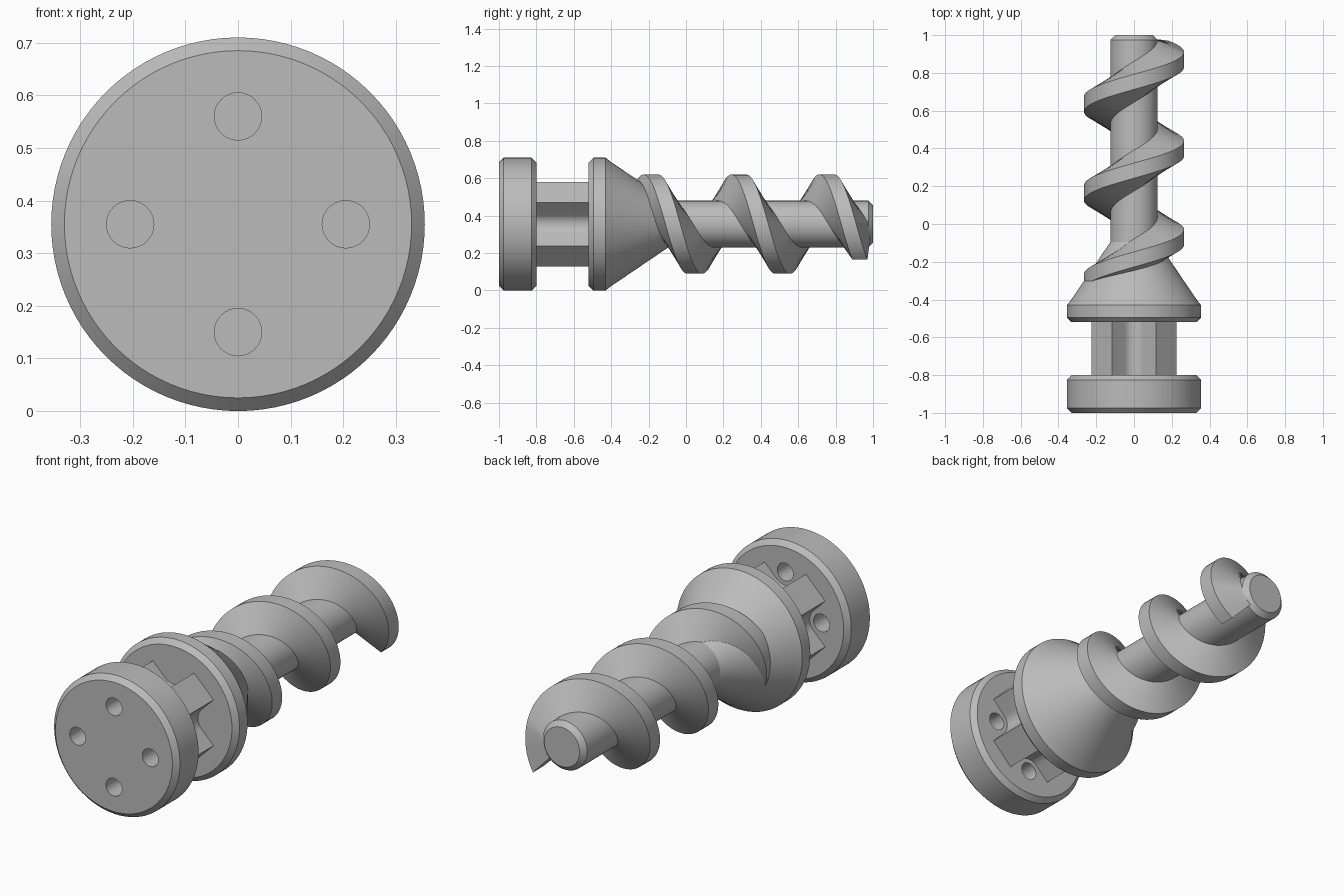
import bpy, bmesh, math
from mathutils import Vector, Matrix

if "Cube" in bpy.data.objects:
    bpy.data.objects.remove(bpy.data.objects["Cube"], do_unlink=True)

R = 0.355            # flange radius, also the height of the axis
C = 0.025            # chamfer size
SHAFT = 0.125
PITCH = 0.47

steel = bpy.data.materials.new("grey_steel")
steel.use_nodes = True
grey = (0.5, 0.5, 0.5, 1)
steel.diffuse_color = grey
steel.node_tree.nodes["Principled BSDF"].inputs["Base Color"].default_value = grey


def make(name, bm):
    """Turn a bmesh around the y axis into an object lying at axis height."""
    bmesh.ops.remove_doubles(bm, verts=bm.verts, dist=1e-5)
    bmesh.ops.recalc_face_normals(bm, faces=bm.faces)
    mesh = bpy.data.meshes.new(name)
    bm.to_mesh(mesh)
    bm.free()
    mesh.materials.append(steel)
    obj = bpy.data.objects.new(name, mesh)
    obj.location.z = R
    bpy.context.collection.objects.link(obj)
    return obj


def smooth(obj):
    bpy.ops.object.select_all(action='DESELECT')
    obj.select_set(True)
    bpy.context.view_layer.objects.active = obj
    bpy.ops.object.shade_smooth_by_angle(angle=math.radians(25))


def lathe(name, profile, steps=96):
    """Spin (radius, y) points around the y axis."""
    bm = bmesh.new()
    verts = [bm.verts.new((r, y, 0)) for r, y in profile]
    edges = [bm.edges.new(pair) for pair in zip(verts, verts[1:])]
    bmesh.ops.spin(bm, geom=verts + edges, cent=(0, 0, 0), axis=(0, 1, 0),
                   angle=math.tau, steps=steps, use_merge=True)
    return make(name, bm)


# Front flange with four through holes
flange = lathe("front_flange", [(0, -1), (R - C, -1), (R, -1 + C),
                                (R, -0.8 - C), (R - C, -0.8), (0, -0.8)])
bm = bmesh.new()
for i in range(4):
    a = i * math.pi / 2
    spot = Matrix.Translation((0.205 * math.cos(a), -0.9, 0.205 * math.sin(a)))
    bmesh.ops.create_cone(bm, cap_ends=True, segments=32, radius1=0.045,
                          radius2=0.045, depth=0.4,
                          matrix=spot @ Matrix.Rotation(math.pi / 2, 4, 'X'))
cutter = make("hole_cutter", bm)
cutter.hide_render = True
cut = flange.modifiers.new("holes", 'BOOLEAN')
cut.object = cutter
cut.operation = 'DIFFERENCE'
cut.solver = 'EXACT'
bpy.context.view_layer.objects.active = flange
bpy.ops.object.modifier_apply(modifier=cut.name)
bpy.data.objects.remove(cutter, do_unlink=True)
smooth(flange)

# Cross-shaped neck: diagonal arms joined by round fillets
half, reach, fillet = 0.077, 0.242, 0.07
quarter = [Vector((reach, -half)), Vector((reach, half))]
centre = Vector((half + fillet, half + fillet))
for k in range(13):
    a = math.radians(270 - 7.5 * k)
    quarter.append(centre + fillet * Vector((math.cos(a), math.sin(a))))
bm = bmesh.new()
outline = []
for i in range(4):
    turn = Matrix.Rotation(math.pi / 4 + i * math.pi / 2, 2)
    for p in quarter:
        q = turn @ p
        outline.append(bm.verts.new((q.x, -0.81, q.y)))
face = bm.faces.new(outline)
grown = bmesh.ops.extrude_face_region(bm, geom=[face], use_keep_orig=True)
bmesh.ops.translate(bm, vec=(0, 0.3, 0),
                    verts=[v for v in grown["geom"] if isinstance(v, bmesh.types.BMVert)])
smooth(make("cross_neck", bm))

# Rear flange, cone and shaft in one turned piece
smooth(lathe("cone_and_shaft", [(0, -0.52), (R - C, -0.52), (R, -0.52 + C),
                                (R, -0.43), (R - 0.02, -0.405), (SHAFT, -0.095),
                                (SHAFT, 1 - C), (SHAFT - C, 1), (0, 1)]))

# Screw thread: trapezoid section swept along a helix, emerging from the cone
section = [(0.1, -0.12), (0.265, -0.04), (0.265, 0.04), (0.1, 0.12)]
start, end, steps = -0.38, 0.93, 200
bm = bmesh.new()
rings = []
for i in range(steps + 1):
    y = start + (end - start) * i / steps
    a = -(y + 0.07) / PITCH * math.tau
    rings.append([bm.verts.new((r * math.cos(a), min(y + w, 0.985), r * math.sin(a)))
                  for r, w in section])
for one, two in zip(rings, rings[1:]):
    for j in range(4):
        k = (j + 1) % 4
        bm.faces.new((one[j], one[k], two[k], two[j]))
bm.faces.new(rings[0])
bm.faces.new(rings[-1])
smooth(make("screw_thread", bm))
